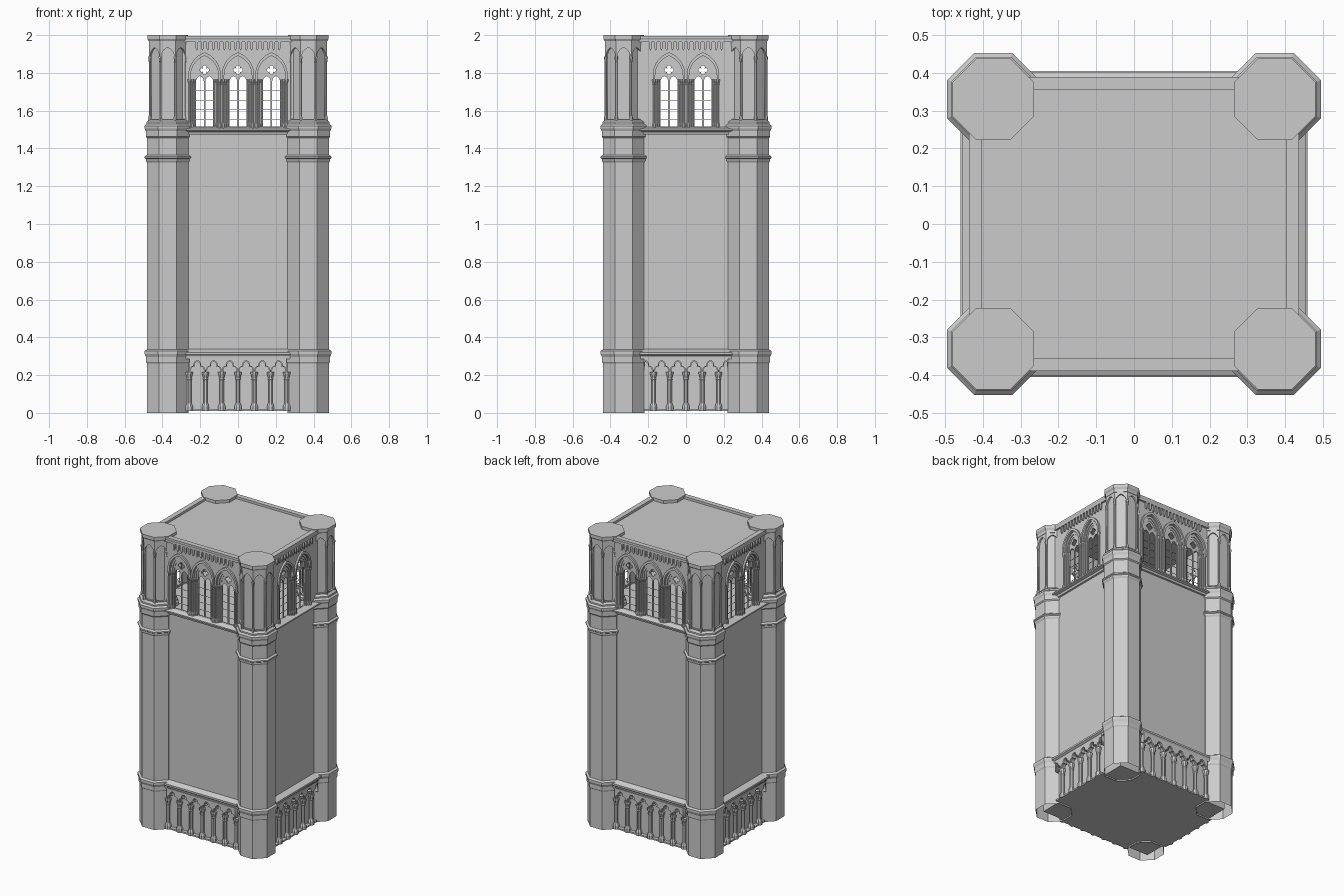
import bpy, bmesh
from math import pi, cos, sin, radians, degrees, acos
from mathutils import Matrix

if "Cube" in bpy.data.objects:
    bpy.data.objects.remove(bpy.data.objects["Cube"])

T = Matrix.Translation
def R(a, axis): return Matrix.Rotation(radians(a), 4, axis)

parts = {}
def part(name):
    return parts.setdefault(name, bmesh.new())

def lathe(name, profile, mat, n=8, open_bottom=False):
    """Stack of n-sided rings from (apothem, z) pairs."""
    bm = part(name)
    rings = []
    for r, z in profile:
        c = r / cos(pi / n)
        rings.append([bm.verts.new(mat @ T((c * cos((2 * i + 1) * pi / n), c * sin((2 * i + 1) * pi / n), z)).translation)
                      for i in range(n)])
    for a, b in zip(rings, rings[1:]):
        for i in range(n):
            bm.faces.new((a[i], a[(i + 1) % n], b[(i + 1) % n], b[i]))
    bm.faces.new(rings[-1])
    if not open_bottom:
        bm.faces.new(rings[0][::-1])

def plate(name, loops, d0, d1, mat):
    """Flat panel with holes, filled and given thickness d0..d1."""
    cu = bpy.data.curves.new("tmp", 'CURVE')
    cu.dimensions, cu.fill_mode, cu.extrude = '2D', 'BOTH', (d1 - d0) / 2
    for pts in loops:
        sp = cu.splines.new('POLY')
        sp.points.add(len(pts) - 1)
        for p, (u, v) in zip(sp.points, pts):
            p.co = (u, v, 0, 1)
        sp.use_cyclic_u = True
    ob = bpy.data.objects.new("tmp", cu)
    me = bpy.data.meshes.new_from_object(ob)
    me.transform(mat @ T((0, 0, (d0 + d1) / 2)))
    part(name).from_mesh(me)
    bpy.data.objects.remove(ob)
    bpy.data.curves.remove(cu)
    bpy.data.meshes.remove(me)

def box(name, u0, u1, v0, v1, d0, d1, mat):
    m = mat @ T(((u0 + u1) / 2, (v0 + v1) / 2, (d0 + d1) / 2)) @ Matrix.Diagonal((u1 - u0, v1 - v0, d1 - d0, 1))
    bmesh.ops.create_cube(part(name), size=1, matrix=m)

def strip(name, profile, half, mat):
    """Moulding: (depth, height) profile run along the wall."""
    bm = part(name)
    a, b = [[bm.verts.new(mat @ T((u, v, d)).translation) for d, v in profile] for u in (-half, half)]
    n = len(profile)
    for i in range(n):
        bm.faces.new((a[i], a[(i + 1) % n], b[(i + 1) % n], b[i]))
    bm.faces.new(a[::-1])
    bm.faces.new(b)

def arch(cx, w, base, spring, n=8, f=1.5):
    """Pointed arch outline, left foot to right foot; arc radius is f * w."""
    r = f * w
    end = degrees(acos((r - w) / r))
    left = [(r - w - r * cos(radians(end * i / n)), spring + r * sin(radians(end * i / n))) for i in range(n + 1)]
    pts = left + [(-u, v) for u, v in left[-2::-1]]
    if base < spring:
        pts = [(-w, base)] + pts + [(w, base)]
    return [(cx + u, v) for u, v in pts]

def rect(u0, u1, v0, v1):
    return [(u0, v0), (u1, v0), (u1, v1), (u0, v1)]

def band(name, cx, wo, wi, base, spring, d0, d1, mat):
    plate(name, [arch(cx, wo, base, spring) + arch(cx, wi, base, spring)[::-1]], d0, d1, mat)

def trefoil(cx, s):
    """Cusped arch head for one arcade bay."""
    side = [(-.016 + .018 * cos(radians(a)), .228 + .018 * sin(radians(a))) for a in range(180, 69, -22)]
    top = [(.0155 * cos(radians(a)), .254 + .0155 * sin(radians(a))) for a in range(215, 89, -25)]
    half = side + top
    pts = half + [(-u, v) for u, v in half[::-1]]
    pts = [(-.034, .215)] + pts + [(.034, .215)]
    return [(cx + u * s, .235 + (v - .235) * s if v > .215 else v) for u, v in pts]

# Corner turrets: octagonal shafts with ring mouldings
CX, CY, BAY = .372, .33, .086
TURRET = [(.11, 0), (.11, .262), (.115, .27), (.115, .295), (.122, .312), (.122, .328), (.11, .336),
          (.11, 1.325), (.116, 1.335), (.116, 1.345), (.122, 1.35), (.122, 1.358), (.11, 1.366),
          (.11, 1.455), (.116, 1.462), (.116, 1.492), (.122, 1.505), (.122, 1.52), (.112, 1.53),
          (.112, 1.54), (.1, 1.55), (.087, 1.552), (.087, 1.945), (.1, 1.948), (.1, 1.968),
          (.108, 1.98), (.108, 2.0)]
def colonnette(r, z0, z1):
    return [(r * 1.6, z0), (r * 1.6, z0 + .02), (r, z0 + .03), (r, z1 - .03), (r * 1.3, z1 - .027),
            (r * 1.1, z1 - .022), (r * 1.7, z1 - .006), (r * 1.7, z1)]

for sx in (-1, 1):
    for sy in (-1, 1):
        base = T((sx * CX, sy * CY, 0))
        lathe("corner_turret", TURRET, base, open_bottom=True)
        for k in range(8):
            face = base @ R(45 * k, 'Z') @ T((0, -.098, 0)) @ R(90, 'X')
            plate("turret_blind_arch", [rect(-.0405, .0405, 1.545, 1.95), arch(0, .034, 1.556, 1.886)], -.012, 0, face)
            a = radians(22.5 + 45 * k)
            lathe("turret_colonnette", colonnette(.005, 1.545, 1.886), base @ T((.103 * cos(a), .103 * sin(a), 0)), 6)

# Central body and roof
box("tower_body", -.42, .42, -.372, .372, .01, 1.5, Matrix.Identity(4))
box("roof", -.41, .41, -.36, .36, 1.955, 1.98, Matrix.Identity(4))

COLUMN = [(.019, .01), (.019, .035), (.015, .045), (.0115, .052), (.0115, .172), (.014, .177),
          (.012, .184), (.019, .208), (.019, .217)]
CAP, S = 1.765, 1.787  # capital height and arch springing of the belfry
for k in range(4):
    front = k % 2 == 0
    D, L = (.372, .32) if front else (.42, .28)
    M = R(90 * k, 'Z') @ T((0, -D, 0)) @ R(90, 'X')
    stand = R(-90, 'X')

    # String courses and cornice
    e = 0 if front else .006
    strip("lower_string_course", [(-.01, .285), (.024, .285), (.026, .3), (.033 + e, .308), (.033 + e, .32), (0, .337), (-.01, .337)], L, M)
    strip("upper_string_course", [(-.01, 1.47), (.01, 1.475), (.014, 1.488), (.028 + e, 1.494), (.028 + e, 1.503), (.004, 1.514), (-.02, 1.514)], L, M)
    strip("cornice", [(-.018, 1.95), (.0, 1.962), (.013, 1.964), (.013, 1.978), (.016, 1.984), (.016, 1.996), (-.018, 1.996)], L, M)

    # Blind arcade at the foot, with its plinth
    bays = 6 if front else 5
    half = bays / 2 * BAY if front else .222
    cols = range(-3, 4) if front else range(-2, 3)
    for s, d0, d1 in ((1, .002, .02), (1.16, .018, .03)):
        pts = [(-3 * BAY, .292), (3 * BAY, .292), (3 * BAY, .215)]
        for i in range(5, -1, -1):
            pts += trefoil((i - 2.5) * BAY, s)[::-1]
        pts.append((-3 * BAY, .215))
        if not front:  # the end bays run into the turrets
            pts = [(max(-.222, min(.222, u)), v) for u, v in pts if abs(u) < .222 or v in (.292, .215)]
            pts = [p for i, p in enumerate(pts) if p != pts[i - 1]]
        plate("arcade_arches", [pts], d0, d1, M)
    box("arcade_plinth", -half, half, .01, .02, -.005, .024, M)
    for i in cols:
        lathe("arcade_column", COLUMN, M @ T((i * BAY, 0, .0135)) @ stand)

    # Belfry wall with pointed windows
    centres = (-.177, 0, .177) if front else (-.09, .09)
    plate("belfry_wall", [rect(-L, L, 1.49, 1.97)] + [arch(c, .07, 1.508, S) for c in centres], -.02, .002, M)
    for c in centres:
        band("window_hood", c, .086, .073, CAP, S, -.005, .014, M)
        band("window_order", c, .074, .059, 1.505, S, -.02, -.003, M)
        band("window_order", c, .062, .048, 1.505, S, -.02, -.009, M)
        # Tracery: two lancets under a quatrefoil
        quat = []
        for i in range(32):
            t = 2 * pi * i / 32
            r = .012 + .012 * abs(cos(2 * t)) ** .6
            quat.append((c + r * cos(t), 1.815 + r * sin(t)))
        lights = [arch(c + s * .0245, .0205, 1.515, 1.754) for s in (-1, 1)]
        plate("window_tracery", [arch(c, .05, 1.505, S)] + lights + [quat], -.019, -.012, M)
        for j in range(4):
            z = 1.555 + .05 * j
            box("window_bar", c - .048, c + .048, z - .001, z + .001, -.017, -.014, M)
        # Jamb colonnettes
        for s in (-1, 1):
            for w, d, r in ((.079, .006, .006), (.066, .0, .0055), (.055, -.007, .0045)):
                lathe("jamb_colonnette", colonnette(r, 1.508, CAP), M @ T((c + s * w, 0, d)) @ stand)

    # Frieze of small pendants under the cornice
    n = 16 if front else 14
    for i in range(n):
        u = (i - (n - 1) / 2) * .029
        plate("frieze_pendant", [[(u - .007, 1.968), (u - .007, 1.93), (u, 1.918), (u + .007, 1.93), (u + .007, 1.968)]], -.004, .0125, M)

# Turn the collected parts into objects
for name, bm in parts.items():
    bmesh.ops.remove_doubles(bm, verts=bm.verts, dist=1e-6)
    bmesh.ops.recalc_face_normals(bm, faces=bm.faces)
    me = bpy.data.meshes.new(name)
    bm.to_mesh(me)
    bm.free()
    bpy.context.collection.objects.link(bpy.data.objects.new(name, me))
